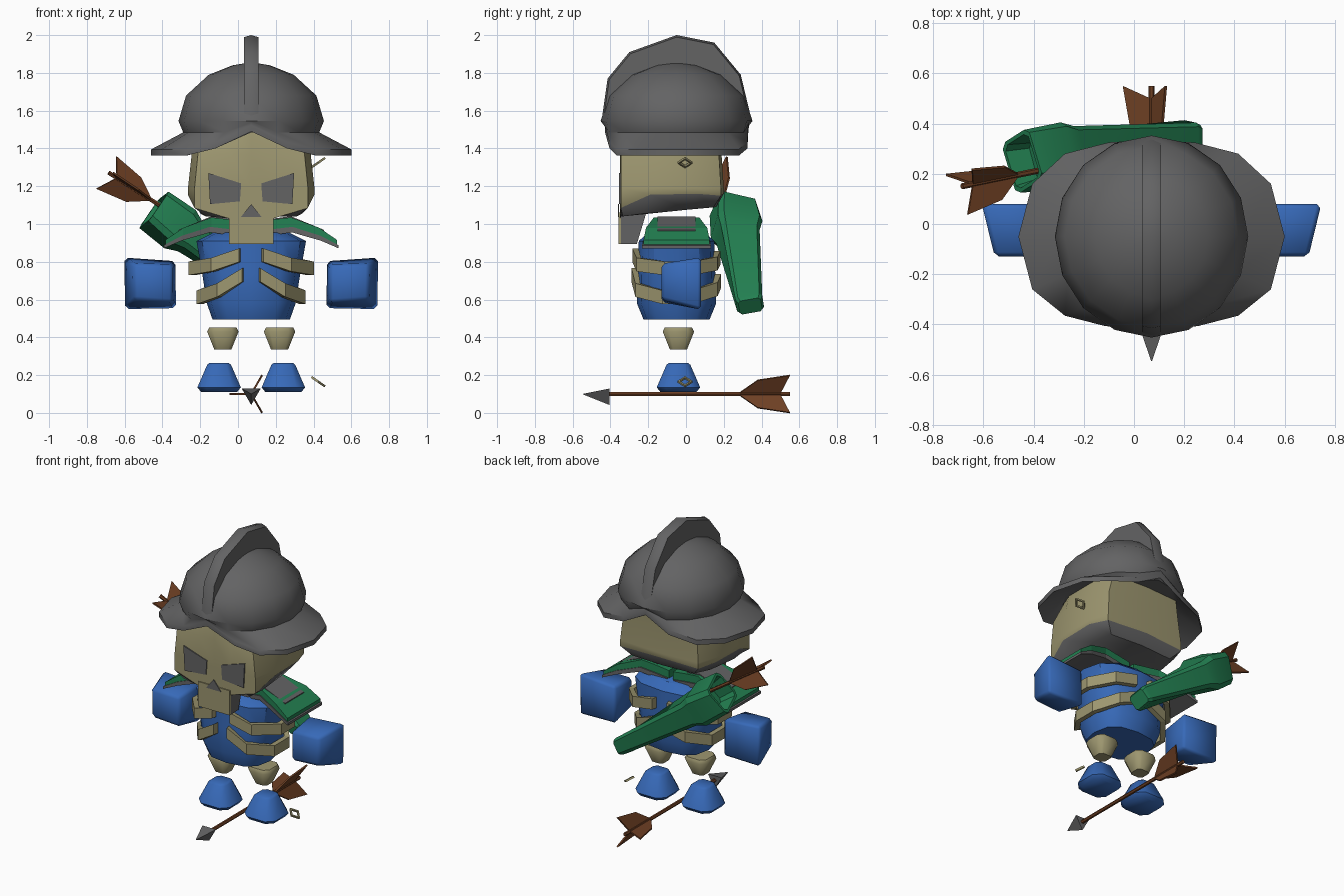
import bpy, bmesh, math
from mathutils import Vector as V

if "Cube" in bpy.data.objects:
    bpy.data.objects.remove(bpy.data.objects["Cube"])

CX, CY = 0.07, -0.05   # centre line of the figure


def material(name, rgb):
    m = bpy.data.materials.new(name)
    m.diffuse_color = (*rgb, 1)
    m.use_nodes = True
    m.node_tree.nodes["Principled BSDF"].inputs["Base Color"].default_value = m.diffuse_color
    return m


GREY = material("steel_grey", (0.125, 0.125, 0.127))
BONE = material("bone", (0.335, 0.305, 0.16))
BLUE = material("blue_cloth", (0.038, 0.142, 0.48))
GREEN = material("green_leather", (0.017, 0.22, 0.085))
WOOD = material("brown_wood", (0.155, 0.05, 0.017))


def loft(name, rings, mats, band_mats=None, caps=(0, 0), smooth=0, bevel=0):
    """Skin equal-length rings of points; band_mats gives a slot per band."""
    bm = bmesh.new()
    vs = [[bm.verts.new(p) for p in r] for r in rings]
    n = len(rings[0])
    for k in range(len(vs) - 1):
        for i in range(n):
            j = (i + 1) % n
            f = bm.faces.new((vs[k][i], vs[k][j], vs[k + 1][j], vs[k + 1][i]))
            f.material_index = band_mats[k] if band_mats else 0
    for ring, slot in zip((vs[0], vs[-1]), caps):
        bm.faces.new(ring).material_index = slot
    if bevel:
        bmesh.ops.bevel(bm, geom=bm.edges[:], offset=bevel, segments=1, affect='EDGES')
    bmesh.ops.recalc_face_normals(bm, faces=bm.faces)
    me = bpy.data.meshes.new(name)
    bm.to_mesh(me)
    bm.free()
    ob = bpy.data.objects.new(name, me)
    bpy.context.collection.objects.link(ob)
    for m in mats:
        me.materials.append(m)
    if smooth:
        bpy.ops.object.select_all(action='DESELECT')
        ob.select_set(True)
        bpy.context.view_layer.objects.active = ob
        bpy.ops.object.shade_smooth_by_angle(angle=math.radians(smooth))
    return ob


def prism(name, pts, depth, mat):
    d = V(depth)
    return loft(name, [[V(p) - d / 2 for p in pts], [V(p) + d / 2 for p in pts]], [mat])


def full(half):
    """Close a half outline (x >= 0, first and last on the centre line)."""
    pts = half + [(-x, y, z) for x, y, z in half[-2:0:-1]]
    return [(CX + x, y, z) for x, y, z in pts]


def ellipse(z, hx, hy, n, e=1.0):
    def p(v):
        return math.copysign(abs(v) ** e, v)
    return [(CX + hx * p(math.sin(a)), CY + hy * p(math.cos(a)), z)
            for a in (2 * math.pi * i / n for i in range(n))]


def octagon(cx, cy, z, h, cut=0.6):
    c = h * cut
    return [(cx + x, cy + y, z) for x, y in ((h, c), (c, h), (-c, h), (-h, c),
                                             (-h, -c), (-c, -h), (c, -h), (h, -c))]


# Helmet: swept brim running into a faceted dome
brim = full([(0, .33, 1.49), (.17, .325, 1.40), (.345, .28, 1.362), (.475, .16, 1.362), (.53, -.05, 1.362),
             (.475, -.26, 1.362), (.345, -.365, 1.362), (.19, -.405, 1.40), (0, -.43, 1.49)])
top = [(x, y, z + .033) for x, y, z in brim]
base = [(x, y, max(1.485, b[2] + .015)) for (x, y, z), b in zip(ellipse(1.47, .36, .385, 16), top)]
inner = [(x, y, 1.485) for x, y, z in ellipse(1.485, .34, .36, 16)]
dome = [ellipse(z, hx, hy, 16) for z, hx, hy in ((1.545, .385, .402), (1.68, .345, .36), (1.79, .225, .24),
                                                (1.84, .10, .11), (1.855, .01, .01))]
loft("helmet", [inner, brim, top, base] + dome, [GREY], smooth=40)

# Helmet crest with a shallow ridge
crest = [(-.445, 1.56), (-.415, 1.77), (-.30, 1.91), (-.05, 2.0), (.15, 1.96), (.29, 1.79), (.345, 1.56),
         (.27, 1.57), (-.05, 1.75), (-.36, 1.57)]
loft("helmet_crest", [[(CX + x, CY + (y - CY) * k, 1.57 + (z - 1.57) * k) for y, z in crest]
                      for x, k in ((-.038, .975), (0, 1), (.038, .975))], [GREY], smooth=40)

# Skull with a grey underside
jawline = [(0, -.35, 1.02), (.12, -.35, 1.03), (.30, -.345, 1.085), (.335, -.19, 1.155), (.335, .06, 1.16),
           (.29, .185, 1.15), (0, .20, 1.16)]


def skull_ring(z, s):
    return full([(x * s, y if y < 0 else y * s, z) for x, y, _ in jawline])


under = full([(x * .8, y + .01 if y < -.3 else y - .04, 1.04 + (y + .35) * .09) for x, y, _ in jawline])
crown = full([(x * .85, max(y, -.345 + x * .28), 1.495) for x, y, _ in jawline])
loft("skull", [crown, skull_ring(1.37, .94), skull_ring(1.19, 1), full(jawline), under],
     [BONE, GREY], [0, 0, 0, 1], (0, 1), smooth=48)

# Upper jaw: bone front, grey sides
loft("jaw", [[(CX + sx * w, y, z) for sx, z in ((-1, .895), (1, .895), (1, 1.06), (-1, 1.06))]
             for w, y in ((.118, -.357), (.118, -.345))] +
     [[(CX + sx * .115, y, z) for sx, y, z in ((-1, -.26, .895), (1, -.26, .895), (1, -.21, 1.06), (-1, -.21, 1.06))]],
     [BONE, GREY], [0, 1], (0, 1))

# Nose and eye sockets
prism("nose_hole", [(CX + x, -.358, z) for x, z in ((0, 1.105), (.055, 1.037), (-.055, 1.037))], (0, .006, 0), GREY)
for s, side in ((-1, "left"), (1, "right")):
    prism(side + "_eye_socket", [(CX + s * x, -.351, z) for x, z in
                                 ((.227, 1.27), (.053, 1.215), (.06, 1.12), (.218, 1.105))], (0, .009, 0), GREY)

# Torso
loft("torso", [ellipse(z, hx, hy, 12, .75) for z, hx, hy in
               ((.495, .205, .175), (.58, .235, .21), (.74, .26, .205), (.91, .29, .20), (.955, .20, .15))],
     [BLUE], smooth=40)


def rib(name, s, path):
    """Rectangular band following a path around the torso."""
    rings = []
    for x, y, z in path:
        out = V((s * x, y - CY, 0)).normalized() * .017
        c, up = V((CX + s * x, y, z)), V((0, 0, .036))
        rings.append([c - out - up, c + out - up, c + out + up, c - out + up])
    loft(name, rings, [BONE])


for s, side in ((-1, "left"), (1, "right")):
    # Ribs
    rib(side + "_upper_rib", s, [(.06, -.268, .835), (.2, -.25, .785), (.315, -.11, .765),
                                 (.315, .03, .765), (.2, .155, .79), (.05, .165, .82)])
    rib(side + "_lower_rib", s, [(.045, -.272, .73), (.17, -.255, .65), (.272, -.12, .612),
                                 (.272, .03, .612), (.17, .155, .655), (.05, .17, .70)])

    # Shoulder pad: green plate, grey trim below, grey inset on top; thinner towards the tip
    prof = [(.015, 1.01, .11, 1), (.10, 1.022, .113, 1), (.21, 1.035, .12, 1), (.36, .98, .162, .85),
            (.455, .915, .175, .55)]

    def slab(lo, hi, grow, pts=prof):
        return [[(CX + s * (x + grow), CY + sy * (w + grow), z + dz * t)
                 for sy, dz in ((-1, lo), (1, lo), (1, hi), (-1, hi))] for x, z, w, t in pts]
    loft(side + "_shoulder_pad", slab(-.052, 0, 0), [GREEN])
    loft(side + "_shoulder_trim", slab(-.08, -.05, .008), [GREY])
    loft(side + "_shoulder_inset", slab(-.003, .006, 0, [(.11, 1.022, .095, 1), (.21, 1.035, .10, 1),
                                                         (.385, .963, .10, 1)]), [GREY])

    # Floating hand, narrower towards the front
    loft(side + "_hand", [[(CX + s * x, y, z) for x, z in pts] for y, pts in
                          ((-.13, ((.415, .585), (.62, .60), (.625, .79), (.415, .785))),
                           (.08, ((.397, .552), (.672, .545), (.676, .825), (.40, .805))))],
         [BLUE], bevel=.018, smooth=60)

    # Leg stump and foot
    lx = CX + s * .15
    loft(side + "_leg", [octagon(lx, -.04, z, h) for z, h in ((.335, .045), (.43, .083), (.452, .072))],
         [BONE], smooth=50)
    fx = CX + s * .17
    loft(side + "_foot", [octagon(fx, -.04, z, h) for z, h in ((.11, .095), (.135, .115), (.255, .063), (.265, .05))],
         [BLUE], smooth=50)

# Small loose diamond rings
for name, z, rise in (("upper_ring", 1.325, .025), ("lower_ring", .165, -.025)):
    c, a, b = V((.425, -.005, z)), V((.036, 0, rise)), V((0, .04, 0))
    nrm = a.cross(b).normalized() * .006
    corners = [a, b, -a, -b]
    loft(name, [[c + q * k + nrm * t for k, t in ((1, 1), (1, -1), (.7, -1), (.7, 1))]
                for q in corners + corners[:1]], [BONE])


def arrow(name, tail, axis, length, tip):
    """Arrow with its rear at tail, pointing along axis."""
    d = V(axis).normalized()
    u = V((0, 0, 1)).cross(d).normalized()
    w = d.cross(u)
    tail = V(tail)

    def ring(t, r, n, off=0):
        return [tail + d * t + (u * math.cos(a) + w * math.sin(a)) * r
                for a in (off + 2 * math.pi * i / n for i in range(n))]
    loft(name + "_shaft", [ring(0, .012, 6), ring(length, .012, 6)], [WOOD])
    if tip:
        loft(name + "_head", [ring(length, .058, 3, math.pi / 6), ring(length + .14, .002, 3, math.pi / 6)], [GREY])
    for i in range(3):
        a = math.pi + math.pi * 2 * i / 3
        out = u * math.cos(a) + w * math.sin(a)
        prism(f"{name}_feather_{i + 1}", [tail + d * t + out * r for t, r in
                                          ((.27, .005), (.17, .085), (0, .115), (.05, .005))],
              d.cross(out) * .01, WOOD)


arrow("ground_arrow", (CX, .55, .10), (0, -1, 0), .955, True)
arrow("quiver_arrow", (-.685, .15, 1.272), (.78, .16, -.50), .47, False)

# Quiver: wide open mouth over a long tapering case, twisting slightly along its length
start, end = V((-.445, .25, 1.075)), V((.245, .34, .565))
d = (end - start).normalized()
u0 = (V((0, 1, 0)) - d * d.y).normalized()
w0 = d.cross(u0)
sign = -1 if w0.z > 0 else 1


def section(t, hu, hw):
    c = start.lerp(end, t)
    roll = math.radians(20 - 28 * t) * sign
    u = u0 * math.cos(roll) + w0 * math.sin(roll)
    w = d.cross(u)
    return [c + u * hu * a + w * hw * b for a, b in ((1, .7), (.8, 1), (-.8, 1), (-1, .7),
                                                     (-1, -.7), (-.8, -1), (.8, -1), (1, -.7))]


loft("quiver", [section(.12, .08, .07), section(0, .092, .085), section(0, .108, .10), section(.2, .122, .11),
                section(.28, .105, .085), section(.97, .072, .055), section(1, .06, .045)], [GREEN], smooth=25)
